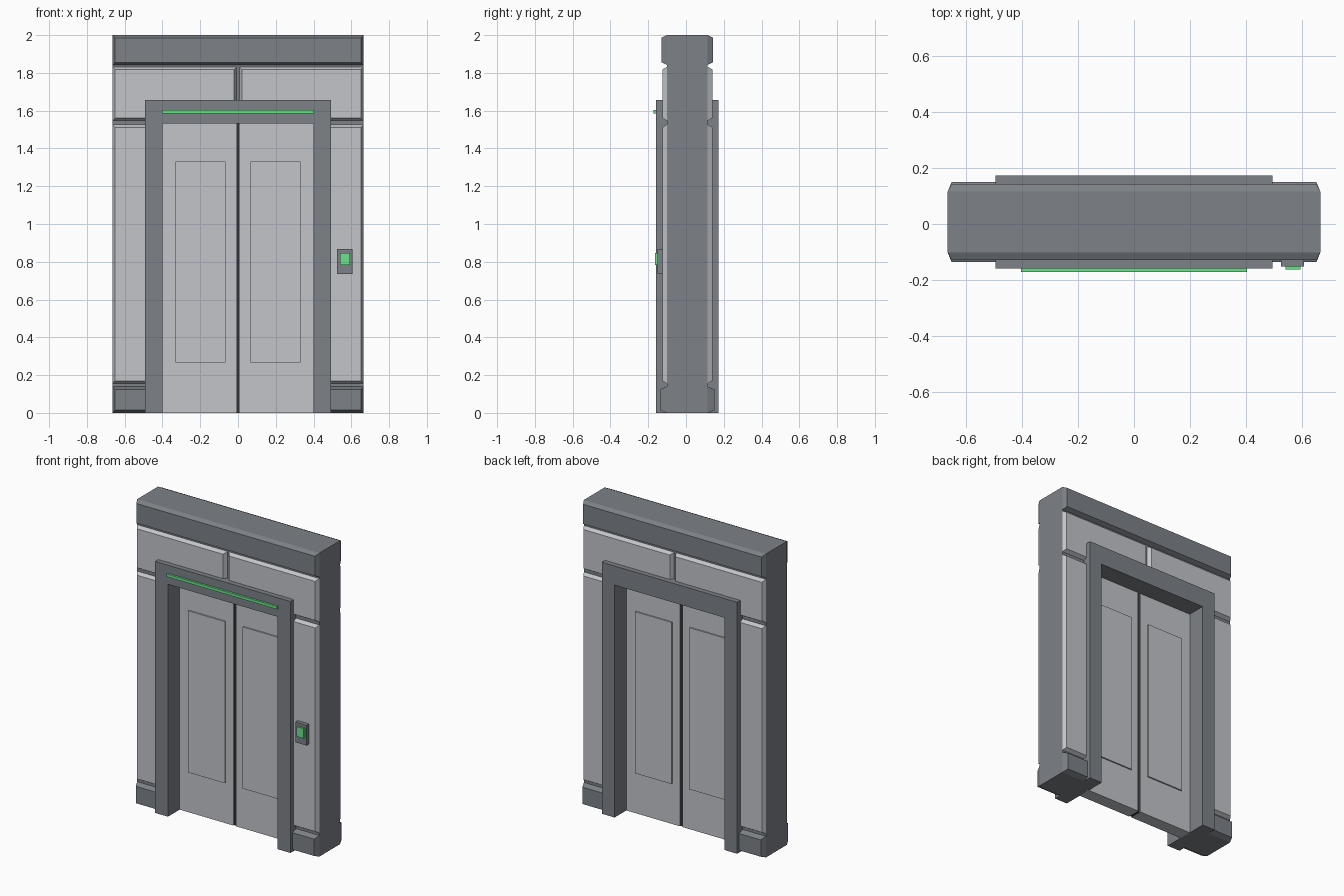
import bpy, bmesh

if "Cube" in bpy.data.objects:
    bpy.data.objects.remove(bpy.data.objects["Cube"])

CY = 0.007          # middle plane of the wall in y
CORE = 0.108        # half depth of the wall core
W = 0.664           # half width of the wall


def material(name, rgb):
    m = bpy.data.materials.new(name)
    m.diffuse_color = (*rgb, 1)
    m.use_nodes = True
    m.node_tree.nodes["Principled BSDF"].inputs["Base Color"].default_value = m.diffuse_color
    return m


DARK = material("dark grey", (0.205, 0.222, 0.245))
LIGHT = material("light grey", (0.54, 0.555, 0.585))
BLACK = material("seam black", (0.03, 0.032, 0.035))
GREEN = material("signal green", (0.15, 0.76, 0.26))


def mesh_object(name, verts, faces, mat):
    me = bpy.data.meshes.new(name)
    bm = bmesh.new()
    vs = [bm.verts.new(v) for v in verts]
    for f in faces:
        bm.faces.new([vs[i] for i in f])
    bmesh.ops.recalc_face_normals(bm, faces=bm.faces)
    bm.to_mesh(me)
    bm.free()
    me.materials.append(mat)
    ob = bpy.data.objects.new(name, me)
    bpy.context.collection.objects.link(ob)
    return ob


HEXA = [(0, 1, 2, 3), (4, 5, 6, 7), (0, 1, 5, 4), (1, 2, 6, 5), (2, 3, 7, 6), (3, 0, 4, 7)]


def slab(name, x0, x1, z0, z1, y0, y1, mat, inset=0.0):
    """Box from y0 to y1; the y1 face is shrunk by inset to make sloped edges."""
    i = inset
    rect = lambda a, b, c, d, y: [(a, y, c), (b, y, c), (b, y, d), (a, y, d)]
    return mesh_object(name, rect(x0, x1, z0, z1, y0)
                       + rect(x0 + i, x1 - i, z0 + i, z1 - i, y1), HEXA, mat)


def cladding(name, x0, x1, z0, z1, half, mat):
    """Chamfered stone on both the front and back of the core."""
    for side, tag in ((-1, "front"), (1, "back")):
        slab(f"{name}_{tag}", x0, x1, z0, z1, CY + side * CORE, CY + side * half, mat, 0.014)


def arch(name, xo, xi, zo, zi, half, mat):
    """Upside-down U around the doorway."""
    prof = [(-xo, 0), (-xo, zo), (xo, zo), (xo, 0), (xi, 0), (xi, zi), (-xi, zi), (-xi, 0)]
    n = len(prof)
    verts = [(x, CY + s * half, z) for s in (-1, 1) for x, z in prof]
    faces = [(i, (i + 1) % n, (i + 1) % n + n, i + n) for i in range(n)]
    for o in (0, n):     # two legs and a lintel on each side
        faces += [tuple(k + o for k in f) for f in ((0, 1, 6, 7), (1, 2, 5, 6), (2, 3, 4, 5))]
    return mesh_object(name, verts, faces, mat)


# wall core and door frame
arch("wall_core", W, 0.45, 2.0, 1.6, CORE, DARK)
arch("door_frame", 0.493, 0.40, 1.657, 1.531, 0.165, DARK)

# cap, wall panels and plinth
cladding("cap", -W, W, 1.842, 2.0, 0.136, DARK)
for s, tag in ((-1, "left"), (1, "right")):
    def span(a, b):
        return sorted((s * a, s * b))
    cladding(f"upper_panel_{tag}", *span(0.007, W), 1.547, 1.832, 0.132, LIGHT)
    cladding(f"lower_panel_{tag}", *span(0.45, W), 0.156, 1.526, 0.132, LIGHT)
    cladding(f"plinth_{tag}", *span(0.45, W), 0.0, 0.139, 0.143, DARK)

    # sliding door with raised panels on both faces
    slab(f"door_{tag}", *span(0.009, 0.41), 0.0, 1.54, CY - 0.043, CY + 0.043, LIGHT)
    slab(f"door_raised_panel_{tag}", *span(0.065, 0.332), 0.267, 1.332,
         CY - 0.052, CY + 0.052, LIGHT)

# dark seam between the doors
slab("door_seam", -0.01, 0.01, 0.0, 1.54, CY - 0.036, CY + 0.036, BLACK)

# indicator light and call button on the front
slab("indicator_light", -0.403, 0.403, 1.586, 1.604, -0.15, -0.171, GREEN)
slab("call_plate", 0.524, 0.605, 0.735, 0.868, -0.11, -0.151, DARK)
slab("call_button", 0.54, 0.593, 0.782, 0.847, -0.14, -0.163, GREEN)
